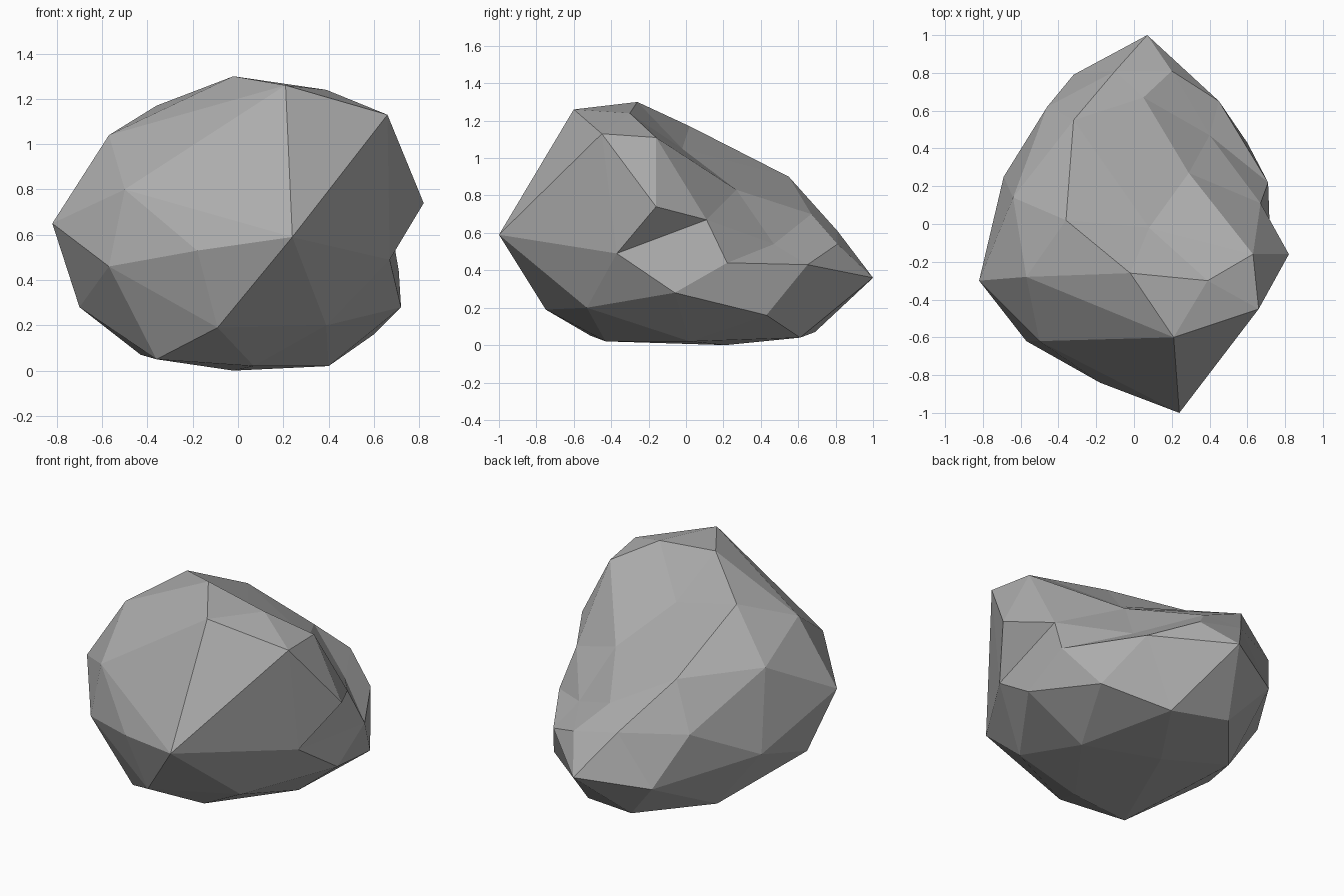
import bpy
import bmesh
from mathutils import Vector

default_cube = bpy.data.objects.get("Cube")
if default_cube:
    bpy.data.objects.remove(default_cube, do_unlink=True)

# Corner points of the boulder, grouped in layers from the ground up
underside = [
    (-.02, .21, 0), (.4, .02, .02), (.07, -.43, .02), (-.36, -.51, .05),
    (-.43, .31, .07), (-.11, .69, .07), (.24, .61, .04),
]
lower_band = [
    (-.09, -.75, .19), (.39, -.53, .2), (.72, -.06, .28),
    (.6, .43, .16), (-.32, .79, .31), (-.7, -.18, .28),
]
waist = [
    (.24, -1, .59), (.67, -.37, .49), (.71, .22, .44), (.45, .65, .43),
    (.07, 1, .36), (-.69, .25, .42), (-.57, -.62, .46), (-.18, -.84, .53),
]
shoulder = [
    (.82, -.16, .74), (.67, .11, .67), (.2, .81, .54), (-.1, .81, .61),
    (-.46, .62, .62), (-.64, .14, .9), (-.82, -.3, .65), (-.5, -.62, .8),
]
crown = [
    (.21, -.6, 1.26), (.66, -.45, 1.13), (.63, -.16, 1.11), (.39, -.3, 1.24),
    (-.02, -.26, 1.3), (-.57, -.28, 1.04), (-.36, .02, 1.17), (-.32, .55, .9),
]
hollow = [(.08, -.02, 1.05), (.29, .27, .83), (.4, .47, .54), (.05, .67, .7)]


def make_material(name, colour):
    material = bpy.data.materials.new(name)
    material.use_nodes = True
    material.diffuse_color = colour
    shader = next(n for n in material.node_tree.nodes if n.type == "BSDF_PRINCIPLED")
    shader.inputs["Base Color"].default_value = colour
    return material


def onto_sphere(point, centre, radii):
    """Direction of a point from the centre, after evening out the proportions."""
    offset = point - centre
    return Vector([d / r for d, r in zip(offset, radii)]).normalized()


def faceted_rock(name, corners, centre, radii, material):
    """Join the corners into facets: wrap them on a sphere, then push each one
    in or out to its place, so that hollows survive as well as bulges."""
    bm = bmesh.new()
    verts = [bm.verts.new(onto_sphere(p, centre, radii)) for p in corners]
    bmesh.ops.convex_hull(bm, input=verts)
    for vert, place in zip(verts, corners):
        vert.co = place
    bmesh.ops.recalc_face_normals(bm, faces=bm.faces[:])
    for face in bm.faces:
        face.smooth = False
    mesh = bpy.data.meshes.new(name)
    bm.to_mesh(mesh)
    bm.free()
    mesh.materials.append(material)
    rock = bpy.data.objects.new(name, mesh)
    bpy.context.collection.objects.link(rock)
    return rock


# The boulder
layers = underside + lower_band + waist + shoulder + crown + hollow
stone_grey = make_material("stone grey", (.42, .42, .42, 1))
faceted_rock("boulder", [Vector(p) for p in layers],
             Vector((0, 0, .6)), (.85, 1, .65), stone_grey)
